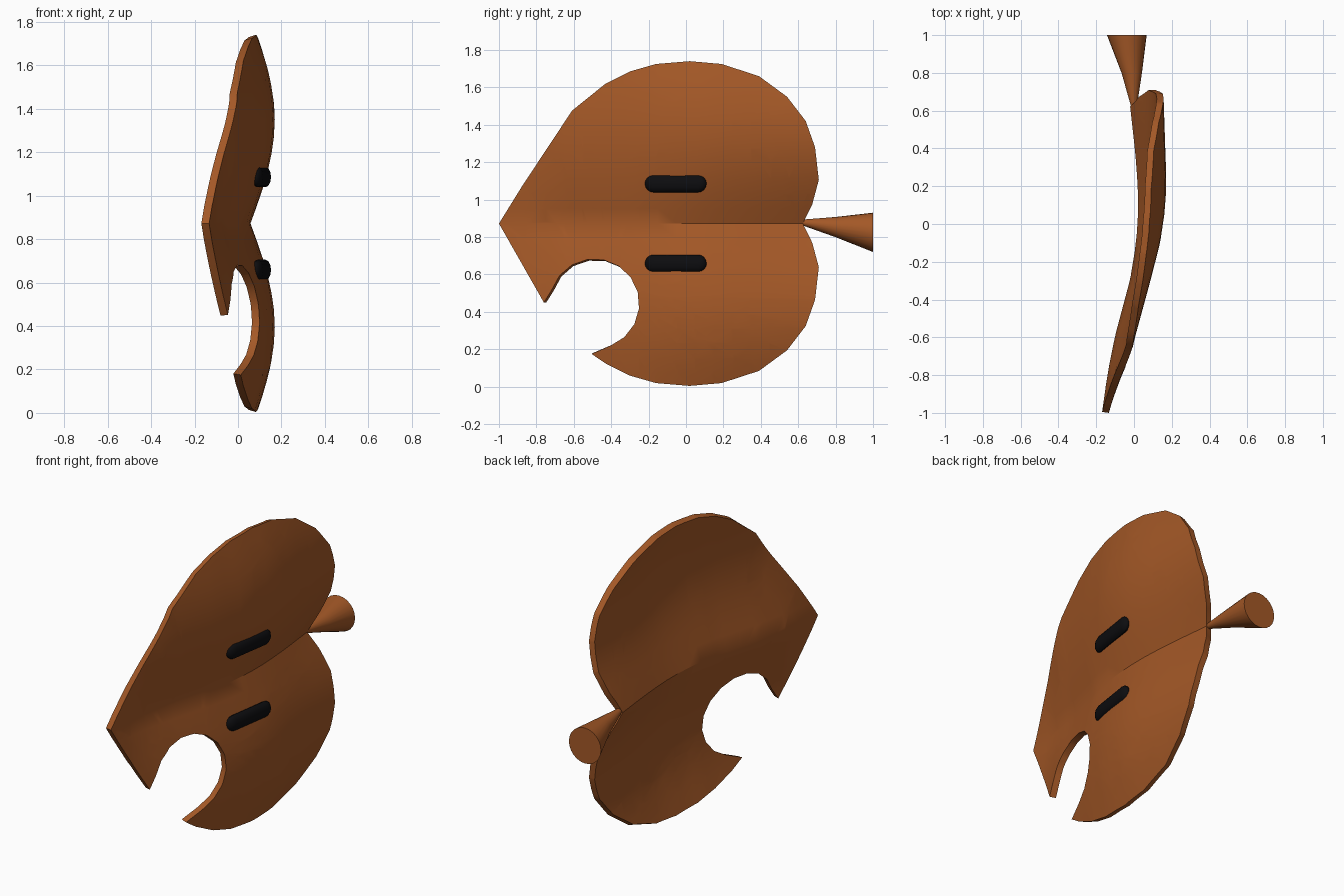
import bpy, bmesh, math
from mathutils import Vector, Matrix

if "Cube" in bpy.data.objects:
    bpy.data.objects.remove(bpy.data.objects["Cube"])

MID = 0.872  # height of the midrib


def material(name, rgb):
    m = bpy.data.materials.new(name)
    m.use_nodes = True
    m.diffuse_color = (*rgb, 1)
    bsdf = m.node_tree.nodes["Principled BSDF"]
    bsdf.inputs["Base Color"].default_value = (*rgb, 1)
    bsdf.inputs["Roughness"].default_value = 0.7
    return m


brown = material("leaf brown", (0.37, 0.098, 0.02))
black = material("eye black", (0.004, 0.004, 0.005))


def finish(bm, name, mat, angle=30):
    mesh = bpy.data.meshes.new(name)
    bm.to_mesh(mesh)
    bm.free()
    mesh.materials.append(mat)
    ob = bpy.data.objects.new(name, mesh)
    bpy.context.collection.objects.link(ob)
    bpy.ops.object.select_all(action="DESELECT")
    ob.select_set(True)
    bpy.context.view_layer.objects.active = ob
    bpy.ops.object.shade_smooth_by_angle(angle=math.radians(angle))
    return ob


def lerp_table(table, t):
    for (a, u), (b, v) in zip(table, table[1:]):
        if t <= b:
            return u + (v - u) * max(0, t - a) / (b - a)
    return table[-1][1]


# Front surface: bent midrib plus a bulge on each side of it
RIB = [(-1, -.133), (-.8, -.105), (-.6, -.065), (-.45, -.025), (-.3, .015),
       (-.1, .048), (.1, .06), (.3, .05), (.45, .035), (.72, .005)]
BULGE = [(-1, .02), (-.83, .04), (-.64, .07), (-.3, .072), (-.1, .09),
         (.1, .108), (.4, .125), (.72, .15)]


def surface(y, z):
    bend = math.sin(math.pi * abs(z - MID) / 0.95)
    return lerp_table(RIB, y) + lerp_table(BULGE, y) * bend


# Leaf outline: upper half as (y, distance from midrib), tip to stem
half = [(-1, 0), (-.87, .21), (-.715, .443), (-.61, .603), (-.43, .748),
        (-.3, .813), (-.16, .853), (.02, .868), (.19, .853), (.39, .788),
        (.54, .678), (.64, .548), (.69, .408), (.71, .233), (.675, .103), (.625, 0)]
upper = [(y, MID + d) for y, d in half]
lower = [(y, MID - d) for y, d in half[4:-1]]

# Round bite out of the lower half
bite = [(-.76, .45)]
for i in range(12):
    a = math.radians(162 - i * 21)
    bite.append((-.49 + .24 * math.cos(a), .443 + .24 * math.sin(a)))
bite.append((-.505, .175))
outline = upper + list(reversed(bite + lower))

# Leaf blade: fill, slice into a grid, bend, thicken
bm = bmesh.new()
verts = [bm.verts.new((0, y, z)) for y, z in outline]
edges = [bm.edges.new((v, verts[i - 1])) for i, v in enumerate(verts)]
bmesh.ops.triangle_fill(bm, edges=edges, use_beauty=True, normal=(1, 0, 0))
cuts = [((0, 0, MID + i * 0.08), (0, 0, 1)) for i in range(-10, 11)]
cuts += [((0, -0.95 + i * 0.1, 0), (0, 1, 0)) for i in range(17)]
for co, no in cuts:
    bmesh.ops.bisect_plane(bm, geom=bm.verts[:] + bm.edges[:] + bm.faces[:],
                           plane_co=co, plane_no=no, dist=1e-5)
bmesh.ops.remove_doubles(bm, verts=bm.verts[:], dist=0.0005)
for v in bm.verts:
    v.co.x = surface(v.co.y, v.co.z)
bmesh.ops.recalc_face_normals(bm, faces=bm.faces[:])
bm.normal_update()
if sum(f.normal.x * f.calc_area() for f in bm.faces) < 0:
    bmesh.ops.reverse_faces(bm, faces=bm.faces[:])
leaf = finish(bm, "leaf_blade", brown)
solid = leaf.modifiers.new("thickness", "SOLIDIFY")
solid.thickness = 0.036
solid.offset = -1
bpy.ops.object.modifier_apply(modifier=solid.name)
bpy.ops.object.shade_smooth_by_angle(angle=math.radians(30))

# Stem: flared cone leaning down and sideways
bm = bmesh.new()
rings = []
for center, r in ((Vector((.0, .62, .878)), .015), (Vector((-.012, .8, .853)), .054),
                  (Vector((-.038, 1, .825)), .105)):
    ring = []
    for i in range(24):
        a = math.tau * i / 24
        ring.append(bm.verts.new(center + Vector((math.cos(a), 0, math.sin(a))) * r))
    rings.append(ring)
for p, q in zip(rings, rings[1:]):
    for i in range(24):
        bm.faces.new((p[i - 1], p[i], q[i], q[i - 1]))
bm.faces.new(rings[0])
bm.faces.new(rings[-1])
bmesh.ops.recalc_face_normals(bm, faces=bm.faces[:])
finish(bm, "stem", brown)

# Eyes: flattened capsules lying along the blade
for name, z in (("upper_eye", 1.086), ("lower_eye", .658)):
    bm = bmesh.new()
    bmesh.ops.create_uvsphere(bm, u_segments=12, v_segments=8, radius=1,
                              matrix=Matrix.Rotation(math.pi / 2, 4, "X"))
    equator = [e for e in bm.edges if all(abs(v.co.y) < 1e-4 for v in e.verts)]
    bmesh.ops.split_edges(bm, edges=equator)
    for f in bm.faces:
        side = 1 if f.calc_center_median().y > 0 else -1
        for v in f.verts:
            v.tag = side > 0
    for v in bm.verts:
        y = -.055 + v.co.y * .045 + (.12 if v.tag else -.12)
        v.co = (surface(y, z) + v.co.x * .026, y, z + v.co.z * .047)
    loose = [e for e in bm.edges if e.is_boundary]
    bmesh.ops.bridge_loops(bm, edges=loose)
    bmesh.ops.recalc_face_normals(bm, faces=bm.faces[:])
    finish(bm, name, black, 40)
